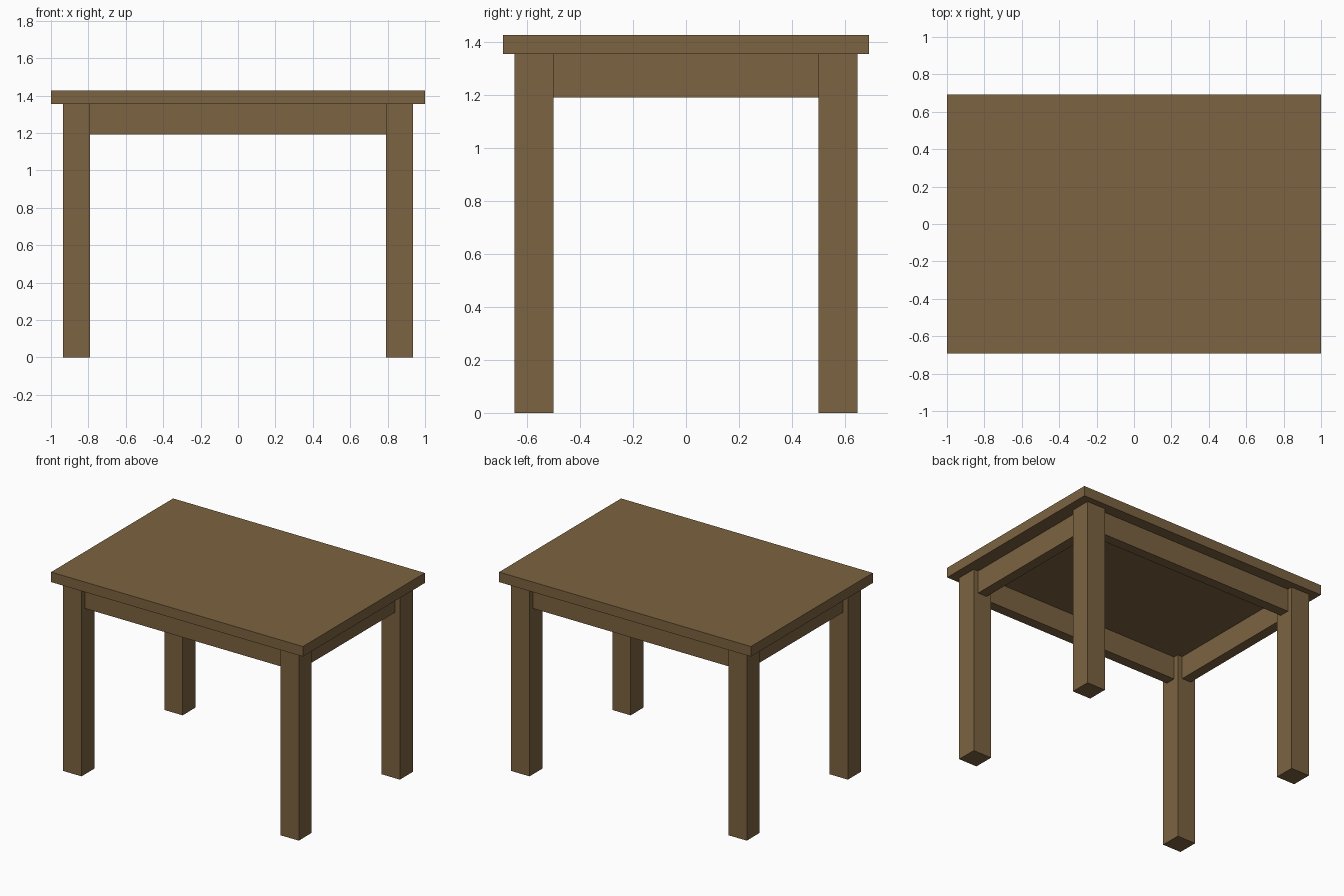
import bpy

if "Cube" in bpy.data.objects:
    bpy.data.objects.remove(bpy.data.objects["Cube"])

wood = bpy.data.materials.new("wood")
wood.diffuse_color = (0.2, 0.125, 0.052, 1)
wood.use_nodes = True
wood.node_tree.nodes["Principled BSDF"].inputs["Base Color"].default_value = wood.diffuse_color

TOP_Z, UNDER_Z, APRON_Z = 1.428, 1.356, 1.192
LEG_IN = (0.79, 0.50)      # inner faces of the legs
LEG_OUT = (0.936, 0.647)   # outer faces of the legs
INSET = 0.037              # apron set back from the leg faces


def box(name, lo, hi):
    """Axis-aligned box between two corners."""
    centre = [(a + b) / 2 for a, b in zip(lo, hi)]
    bpy.ops.mesh.primitive_cube_add(size=1, location=centre)
    ob = bpy.context.object
    ob.name = name
    ob.scale = [b - a for a, b in zip(lo, hi)]
    bpy.ops.object.transform_apply(location=False, rotation=False, scale=True)
    ob.data.materials.append(wood)
    return ob


def span(sign, a, b):
    return sorted((sign * a, sign * b))


# Table top
box("table_top", (-1, -0.692, UNDER_Z), (1, 0.692, TOP_Z))

# Four square legs
for sx, side in ((-1, "left"), (1, "right")):
    for sy, end in ((-1, "front"), (1, "back")):
        x0, x1 = span(sx, LEG_IN[0], LEG_OUT[0])
        y0, y1 = span(sy, LEG_IN[1], LEG_OUT[1])
        box(f"{end}_{side}_leg", (x0, y0, 0), (x1, y1, UNDER_Z))

# Aprons between the legs
for s, end, side in ((-1, "front", "left"), (1, "back", "right")):
    y0, y1 = span(s, LEG_IN[1] + INSET, LEG_OUT[1] - INSET)
    box(f"{end}_apron", (-LEG_IN[0], y0, APRON_Z), (LEG_IN[0], y1, UNDER_Z))
    x0, x1 = span(s, LEG_IN[0] + INSET, LEG_OUT[0] - INSET)
    box(f"{side}_apron", (x0, -LEG_IN[1], APRON_Z), (x1, LEG_IN[1], UNDER_Z))
